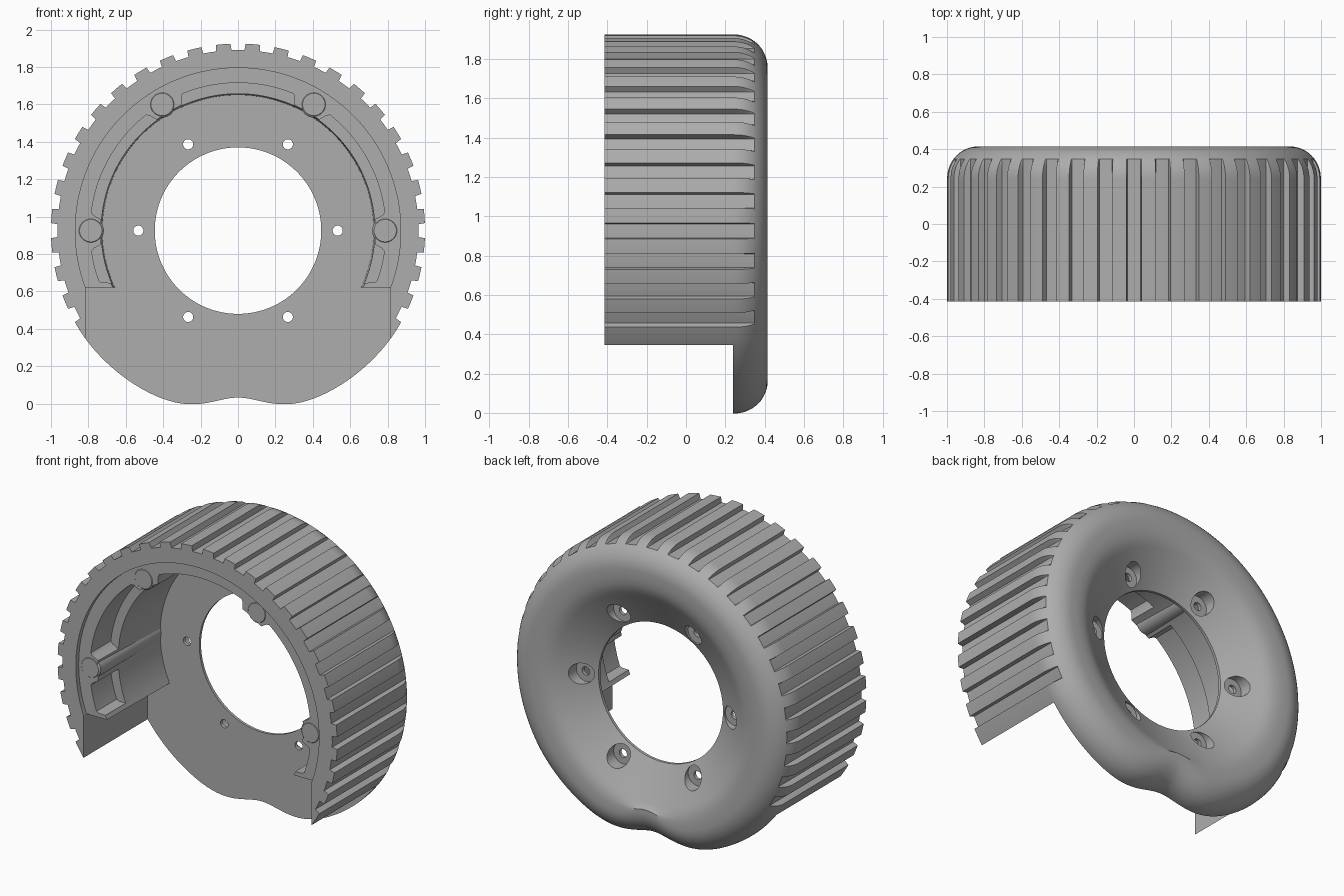
import bpy, bmesh, math

if "Cube" in bpy.data.objects:
    bpy.data.objects.remove(bpy.data.objects["Cube"])

CZ = 0.925                      # height of the ring axis
grey = bpy.data.materials.new("plain grey")
grey.diffuse_color = (0.42, 0.42, 0.42, 1)
grey.use_nodes = True
grey.node_tree.nodes["Principled BSDF"].inputs["Base Color"].default_value = grey.diffuse_color


def finish(name, bm):
    bmesh.ops.recalc_face_normals(bm, faces=bm.faces[:])
    me = bpy.data.meshes.new(name)
    bm.to_mesh(me)
    bm.free()
    me.materials.append(grey)
    ob = bpy.data.objects.new(name, me)
    bpy.context.collection.objects.link(ob)
    return ob


def polar(r, deg):
    """Point in the front plane, angle measured from the top."""
    a = math.radians(deg)
    return r * math.sin(a), CZ + r * math.cos(a)


def prism(bm, pts, y0, y1):
    lo = [bm.verts.new((x, y0, z)) for x, z in pts]
    hi = [bm.verts.new((x, y1, z)) for x, z in pts]
    bm.faces.new(lo)
    bm.faces.new(hi[::-1])
    n = len(pts)
    for i in range(n):
        j = (i + 1) % n
        bm.faces.new((lo[i], hi[i], hi[j], lo[j]))


def stepped_pin(bm, cx, cz, rings, n=32):
    """Capped lathe along y from (radius, y) rings."""
    rows = [[bm.verts.new((cx + r * math.cos(2 * math.pi * k / n), y,
                           cz + r * math.sin(2 * math.pi * k / n)))
             for k in range(n)] for r, y in rings]
    for a, b in zip(rows, rows[1:]):
        for k in range(n):
            j = (k + 1) % n
            bm.faces.new((a[k], a[j], b[j], b[k]))
    bm.faces.new(rows[0])
    bm.faces.new(rows[-1][::-1])


def cut(target, cutter):
    cutter.hide_render = True
    m = target.modifiers.new("cut", 'BOOLEAN')
    m.operation, m.object, m.solver = 'DIFFERENCE', cutter, 'EXACT'
    bpy.context.view_layer.objects.active = target
    bpy.ops.object.modifier_apply(modifier=m.name)
    bpy.data.objects.remove(cutter)


# --- ring: lathe with tread grooves and a dented bottom on the back cap
GROOVE = 0.965
inner = [(0.87, -0.415), (0.87, -0.385), (0.735, -0.385), (0.725, 0.24), (0.445, 0.24)]
cone = [(0.445, 0.258), (0.64, 0.365), (0.67, 0.383), (0.70, 0.398), (0.735, 0.409), (0.78, 0.414)]
angs = sorted([90 - 7.5 * k for k in range(13)] + [math.degrees(math.acos((GROOVE - 0.83) / 0.17))],
              reverse=True)
fillet = [(0.83 + 0.17 * math.cos(math.radians(a)), 0.245 + 0.17 * math.sin(math.radians(a)))
          for a in angs]
profile = inner + cone + fillet + [(1.0, 0.24), (1.0, -0.415)]

samples = []                    # (angle, in groove)
for k in range(-20, 20):
    grooved = abs(k) <= 13
    for off, g in ((-2.3, False), (-2.05, True), (-1, True), (0, True), (1, True),
                   (2.05, True), (2.3, False), (3.4, False), (4.5, False), (5.6, False)):
        samples.append((k * 9 + off, g and grooved))


def ring_radius(r, i, deg, g):
    if i < len(inner):
        return r
    if g:
        r = min(r, GROOVE)
    p = abs((deg + 360) % 360 - 180)          # degrees away from the bottom
    dent = 0.085 * math.exp(-(p / 13) ** 2) + 0.023 * max(0, 1 - p / 55)
    w = min(1, max(0, (r - 0.68) / 0.15))
    return r - dent * w * w * (3 - 2 * w)


bm = bmesh.new()
rows = []
for i, (r, y) in enumerate(profile):
    row = []
    for deg, g in samples:
        x, z = polar(ring_radius(r, i, deg, g), deg)
        row.append(bm.verts.new((x, y, z)))
    rows.append(row)
n = len(samples)
for i in range(len(rows)):
    a, b = rows[i], rows[(i + 1) % len(rows)]
    for k in range(n):
        j = (k + 1) % n
        bm.faces.new((a[k], a[j], b[j], b[k]))
bmesh.ops.remove_doubles(bm, verts=bm.verts[:], dist=1e-6)
ring = finish("treaded_ring_cover", bm)

# --- open bottom of the wall in front of the back plate
bm = bmesh.new()
prism(bm, [(-0.815, -0.5), (0.815, -0.5), (0.815, 0.62), (-0.815, 0.62)], -1, 0.2402)
cut(ring, finish("bottom_opening", bm))

# --- shallow pockets in the inner lining
bm = bmesh.new()
for a0, a1 in ((-23, 23), (37.5, 84), (-84, -37.5), (97, 111), (-111, -97)):
    steps = 24
    outer = [polar(0.79, a0 + 1 + (a1 - a0 - 2) * t / steps) for t in range(steps + 1)]
    low = [polar(0.69, a1 + 3 - (a1 - a0 + 6) * t / steps) for t in range(steps + 1)]
    prism(bm, [polar(0.775, a0)] + outer + [polar(0.775, a1)] + low, -0.6, -0.18)
cut(ring, finish("lining_pockets", bm))

# --- six screw holes with counterbores
bm = bmesh.new()
for k in range(6):
    x, z = polar(0.533, 30 + 60 * k)
    stepped_pin(bm, x, z, [(0.027, 0.1), (0.027, 0.262), (0.068, 0.262), (0.068, 0.6)])
cut(ring, finish("screw_holes", bm))

# --- rounded bosses between the pockets
bm = bmesh.new()
for deg in (-90, -31, 31, 90):
    x, z = polar(0.787, deg)
    stepped_pin(bm, x, z, [(0.06, -0.388), (0.07, -0.378), (0.07, 0.25)])
bosses = finish("lining_bosses", bm)

# --- shading
for ob in (ring, bosses):
    bpy.ops.object.select_all(action='DESELECT')
    ob.select_set(True)
    bpy.context.view_layer.objects.active = ob
    bpy.ops.object.shade_smooth_by_angle(angle=math.radians(30))
